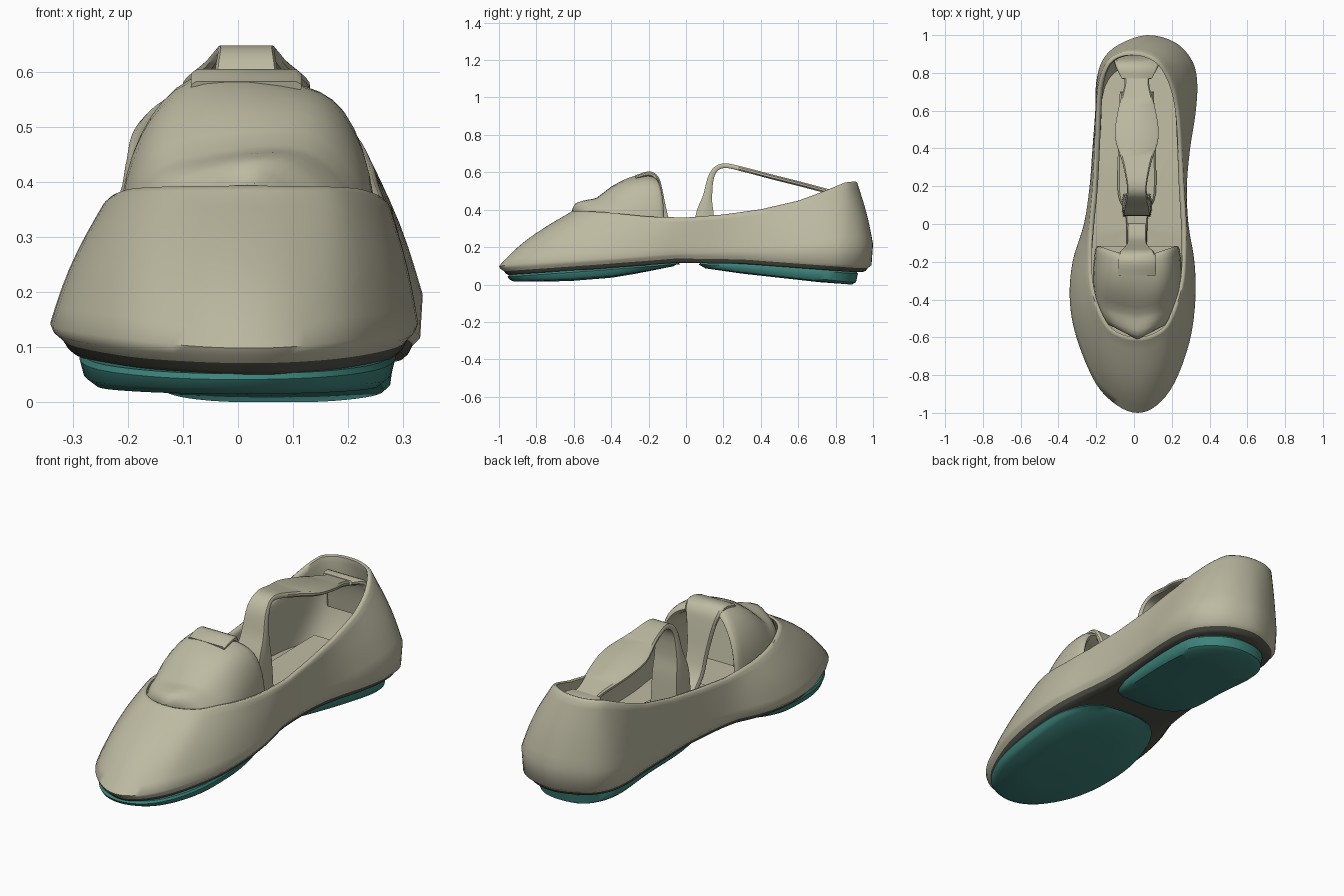
import bpy
import bmesh
import math

cube = bpy.data.objects.get("Cube")
if cube:
    bpy.data.objects.remove(cube, do_unlink=True)


def make_material(name, red, green, blue):
    material = bpy.data.materials.new(name)
    material.use_nodes = True
    colour = (red, green, blue, 1)
    material.diffuse_color = colour
    material.node_tree.nodes["Principled BSDF"].inputs["Base Color"].default_value = colour
    return material


CANVAS = make_material("beige canvas", .51, .49, .36)
TEAL = make_material("teal rubber", .047, .23, .2)
DARK = make_material("dark midsole", .085, .085, .068)


def lookup(table, value):
    """Linear interpolation in a short list of (position, result) pairs."""
    if value <= table[0][0]:
        return table[0][1]
    for (a, low), (b, high) in zip(table, table[1:]):
        if value <= b:
            return low + (high - low) * (value - a) / (b - a)
    return table[-1][1]


def smooth_path(points, steps, closed):
    """Catmull-Rom curve through tuples of any length."""
    count = len(points)
    result = []
    for i in range(count if closed else count - 1):
        if closed:
            quad = [points[(i + k) % count] for k in (-1, 0, 1, 2)]
        else:
            quad = [points[min(max(i + k, 0), count - 1)] for k in (-1, 0, 1, 2)]
        for step in range(steps):
            t = step / steps
            result.append(tuple(
                b + .5 * t * (c - a + t * (2 * a - 5 * b + 4 * c - d + t * (3 * (b - c) + d - a)))
                for a, b, c, d in zip(*quad)))
    if not closed:
        result.append(points[-1])
    return result


def loft(name, rings, materials, dark_rings=0, angle=40):
    """Skin closed rings of equal length and cap both ends."""
    bm = bmesh.new()
    loops = [[bm.verts.new(co) for co in ring] for ring in rings]
    first_cap = bm.faces.new(loops[0])
    first_cap.material_index = int(dark_rings > 0)
    bm.faces.new(loops[-1])
    for index, (lower, upper) in enumerate(zip(loops, loops[1:])):
        for i in range(len(lower)):
            j = (i + 1) % len(lower)
            face = bm.faces.new((lower[i], lower[j], upper[j], upper[i]))
            face.material_index = int(index < dark_rings)
    bmesh.ops.recalc_face_normals(bm, faces=bm.faces)
    mesh = bpy.data.meshes.new(name)
    bm.to_mesh(mesh)
    bm.free()
    for material in materials:
        mesh.materials.append(material)
    obj = bpy.data.objects.new(name, mesh)
    bpy.context.collection.objects.link(obj)
    bpy.ops.object.select_all(action='DESELECT')
    obj.select_set(True)
    bpy.context.view_layer.objects.active = obj
    bpy.ops.object.shade_smooth_by_angle(angle=math.radians(angle))
    return obj


# Heights along the shoe
UNDERSIDE = [(-1, .06), (-.5, .095), (-.05, .13), (.3, .125), (.9, .08), (1, .08)]
BULGE = [(-1, .098), (-.85, .115), (-.4, .14), (0, .17), (.5, .18), (1, .215)]
RIM = [(-.62, .385), (-.45, .38), (-.2, .355), (0, .35), (.2, .366), (.4, .394),
       (.6, .44), (.75, .495), (.86, .538), (.91, .543)]

# Outline pairs: widest x, y and matching rim x, y
OUTLINE = [
    (.02, -1, .02, -.62), (.12, -.96, .1, -.605), (.215, -.84, .18, -.55),
    (.295, -.62, .235, -.43), (.325, -.4, .268, -.3), (.32, -.2, .278, -.15),
    (.288, 0, .278, 0), (.28, .2, .266, .2), (.297, .4, .255, .4),
    (.325, .58, .24, .6), (.335, .74, .205, .75), (.31, .86, .145, .855),
    (.22, .96, .075, .9), (.07, 1, 0, .915), (-.08, .95, -.08, .905),
    (-.165, .87, -.145, .86), (-.2, .75, -.188, .75), (-.205, .6, -.202, .6),
    (-.22, .4, -.21, .4), (-.235, .2, -.22, .2), (-.265, 0, -.238, 0),
    (-.325, -.2, -.245, -.15), (-.34, -.4, -.24, -.3), (-.305, -.6, -.21, -.43),
    (-.205, -.84, -.15, -.55), (-.09, -.96, -.07, -.605)]
profile = smooth_path(OUTLINE, 4, True)
CENTRE = .03


def flat_ring(scale_x, scale_y, table, offset):
    ring = []
    for x, y, _, _ in profile:
        py = y * scale_y
        ring.append((CENTRE + (x - CENTRE) * scale_x, py, lookup(table, py) + offset))
    return ring


def wall_ring(t, inset=0, lift=0):
    """Blend from the widest outline up to the rim, slightly domed."""
    ring = []
    for x, y, rx, ry in profile:
        low, high = lookup(BULGE, y), lookup(RIM, ry)
        dome = math.sin(math.pi * t)
        ease = t - .1 * dome
        px, py = x + (rx - x) * ease, y + (ry - y) * ease
        centre_y = min(max(py, -.4), .7)
        dx, dy = px - CENTRE, py - centre_y
        size = math.hypot(dx, dy)
        shrink = 1 - inset / size
        ring.append((CENTRE + dx * shrink, centre_y + dy * shrink,
                     low + (high - low) * t + lift))
    return ring


# Upper: dark underside, outer wall, rolled rim, inner wall and footbed
rings = [flat_ring(s, s, UNDERSIDE, -.012) for s in (.05, .4, .7)]
rings += [flat_ring(.89, .945, UNDERSIDE, -.014), flat_ring(.915, .962, UNDERSIDE, -.006),
          flat_ring(.94, .973, UNDERSIDE, .009), flat_ring(.985, .992, UNDERSIDE, .024)]
rings += [wall_ring(t) for t in (0, .15, .3, .45, .6, .75, .9, 1)]
rings += [wall_ring(1, .009, .008), wall_ring(1, .022, .004), wall_ring(.93, .03),
          wall_ring(.6, .03), wall_ring(.25, .03)]
rings += [flat_ring(s, s, UNDERSIDE, .05) for s in (.87, .7, .4, .05)]
loft("shoe_upper", rings, [CANVAS, DARK], dark_rings=5, angle=60)


# Separate forefoot and heel sole pads
def sole_pad(name, points, floor):
    outline = smooth_path(points, 5, True)
    cx = sum(p[0] for p in outline) / len(outline)
    cy = sum(p[1] for p in outline) / len(outline)

    def ring(scale, table, offset):
        result = []
        for x, y in outline:
            py = cy + (y - cy) * scale
            result.append((cx + (x - cx) * scale, py, lookup(table, py) + offset))
        return result

    layers = [ring(s, floor, 0) for s in (.05, .5)]
    layers += [ring(.93, floor, .006), ring(.985, floor, .018), ring(1.01, UNDERSIDE, -.022),
               ring(.99, UNDERSIDE, -.012), ring(.5, UNDERSIDE, -.005)]
    loft(name, layers, [TEAL])


sole_pad("forefoot_sole",
         [(0, -.95), (.15, -.89), (.25, -.7), (.283, -.42), (.26, -.2), (.14, -.06),
          (-.12, -.05), (-.25, -.2), (-.285, -.42), (-.25, -.7), (-.14, -.89)],
         [(-.95, .008), (-.6, .02), (-.4, .036), (-.05, .094)])
sole_pad("heel_sole",
         [(.04, .075), (.18, .1), (.235, .3), (.275, .6), (.27, .77), (.19, .88),
          (.07, .915), (-.06, .88), (-.14, .75), (-.155, .5), (-.175, .22), (-.1, .1)],
         [(.07, .084), (.5, .036), (.88, -.006)])


# Hollow padded toe insert: arched sections that turn back inside
def arch_ring(y, half, top):
    base = .22
    ring = []
    segments = 24
    for i in range(segments + 1):
        angle = math.pi * i / segments
        c, s = math.cos(angle), math.sin(angle)
        x = math.copysign(abs(c) ** .8, c) * half
        crease = .008 * math.sin(5 * angle + 9 * y)
        ring.append((CENTRE - .012 + x, y + .06 * abs(c), base + (top + crease - base) * s ** .62))
    return ring


INSERT = [(-.61, .1, .39), (-.59, .16, .43), (-.53, .205, .45), (-.48, .22, .465),
          (-.4, .232, .53), (-.31, .235, .577), (-.22, .228, .596), (-.18, .218, .588),
          (-.19, .195, .56), (-.3, .185, .53), (-.42, .17, .44)]
sections = [arch_ring(*station) for station in smooth_path(INSERT, 2, False)]
loft("toe_insert", sections, [CANVAS], angle=50)


# Flexible shoe tree: ribbon sections following a side profile
def ribbon(name, stations, steps=4):
    path = smooth_path(stations, steps, False)
    layers = []
    for i, (y, z, half, thick) in enumerate(path):
        before, after = path[max(i - 1, 0)], path[min(i + 1, len(path) - 1)]
        dy, dz = after[0] - before[0], after[1] - before[1]
        length = math.hypot(dy, dz)
        ny, nz = -dz / length * thick / 2, dy / length * thick / 2
        ring = []
        for side, face in ((-1, .4), (-.9, 1), (.9, 1), (1, .4),
                           (1, -.4), (.9, -1), (-.9, -1), (-1, -.4)):
            ring.append((half * side, y + ny * face, z + nz * face))
        layers.append(ring)
    obj = loft(name, layers, [CANVAS])
    obj.location.x = .015
    return obj


# Columns: y, z, half width, thickness
ribbon("shoe_tree_strap",
       [(.1, .17, .08, .12), (.1, .36, .075, .1), (.115, .47, .068, .05),
        (.14, .59, .058, .03), (.2, .635, .052, .025), (.32, .612, .075, .025),
        (.46, .575, .115, .025), (.6, .54, .1, .025), (.74, .503, .065, .025),
        (.84, .475, .075, .025)])
ribbon("shoe_tree_front_strap",
       [(0, .19, .05, .03), (-.08, .28, .052, .03), (-.115, .38, .055, .03),
        (-.14, .5, .075, .03), (-.16, .568, .095, .03), (-.2, .592, .1, .025),
        (-.27, .573, .1, .02)])
ribbon("shoe_tree_base",
       [(-.12, .19, .055, .03), (.05, .195, .06, .03), (.16, .195, .1, .03),
        (.4, .2, .1, .03), (.7, .21, .09, .03)])
ribbon("heel_insert",
       [(.77, .5, .08, .02), (.83, .485, .11, .03), (.86, .42, .12, .04), (.88, .3, .13, .04)])
